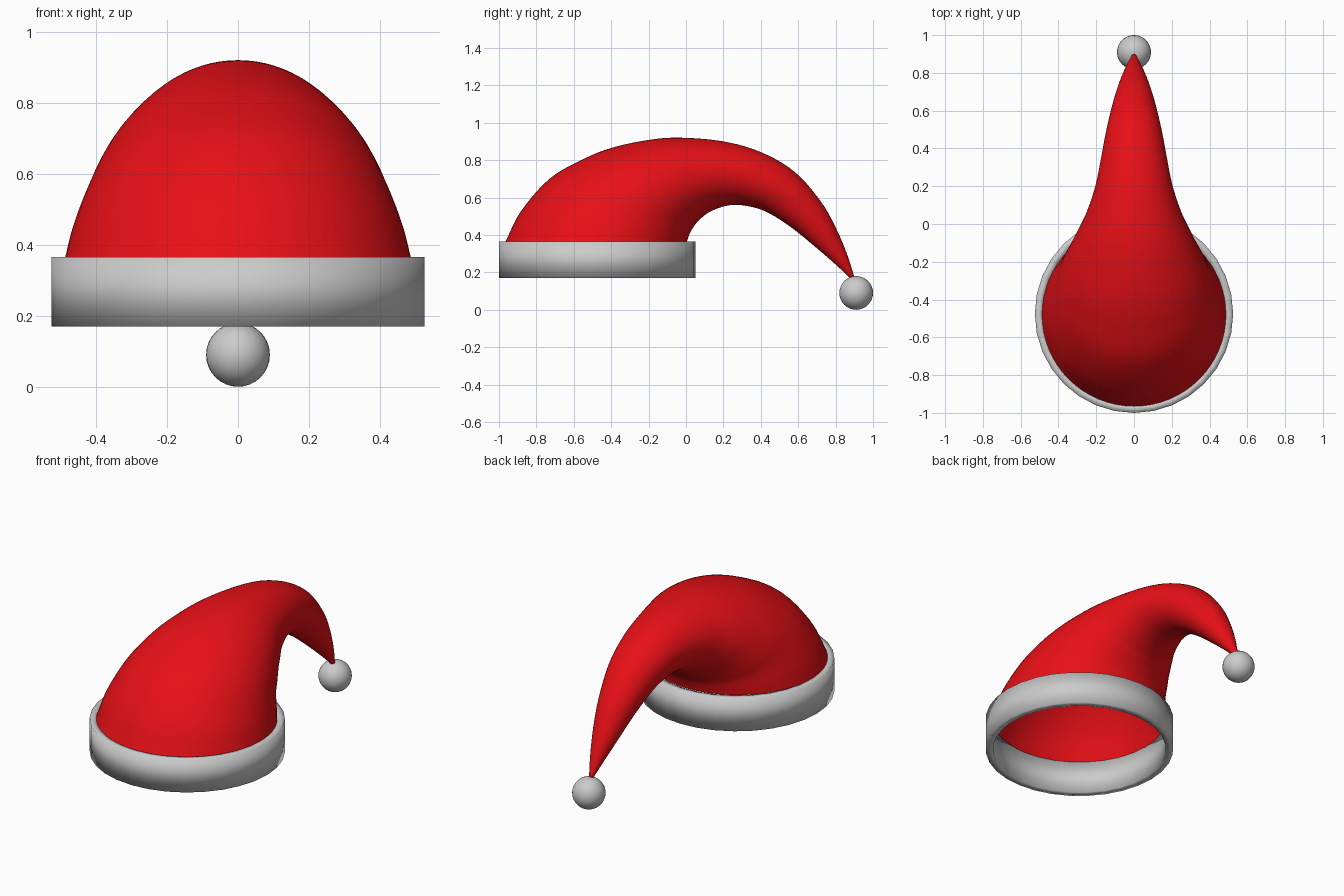
import bpy, bmesh, math
from mathutils import Vector

if "Cube" in bpy.data.objects:
    bpy.data.objects.remove(bpy.data.objects["Cube"])

def make_object(name, bm, color=None):
    bmesh.ops.recalc_face_normals(bm, faces=bm.faces)
    mesh = bpy.data.meshes.new(name)
    bm.to_mesh(mesh)
    bm.free()
    mesh.shade_smooth()
    ob = bpy.data.objects.new(name, mesh)
    bpy.context.collection.objects.link(ob)
    if color:
        mat = bpy.data.materials.new(name + "_red")
        mat.diffuse_color = color
        mat.use_nodes = True
        mat.node_tree.nodes["Principled BSDF"].inputs["Base Color"].default_value = mat.diffuse_color
        mesh.materials.append(mat)
    return ob

def bridge(bm, a, b):
    n = len(a)
    for i in range(n):
        j = (i + 1) % n
        bm.faces.new((a[i], a[j], b[j], b[i]))

def catmull(p, t):
    i = min(int(t), len(p) - 2)
    u = t - i
    p1, p2 = p[i], p[i + 1]
    p0 = p[i - 1] if i > 0 else 2 * p1 - p2
    p3 = p[i + 2] if i + 2 < len(p) else 2 * p2 - p1
    return 0.5 * (2 * p1 + (p2 - p0) * u + (2 * p0 - 5 * p1 + 4 * p2 - p3) * u * u
                  + (3 * p1 - p0 - 3 * p2 + p3) * u ** 3)

# Drooping cap: ellipses spanning outer (y, z) to inner (y, z), with half width
sections = [
    (-.965, .365, .005, .365, .487), (-.88, .53, .013, .39, .462),
    (-.73, .70, .026, .42, .42), (-.56, .80, .043, .447, .385),
    (-.40, .865, .063, .472, .347), (-.20, .908, .09, .497, .30),
    (-.03, .92, .125, .522, .255), (.20, .90, .20, .552, .205),
    (.40, .843, .29, .56, .175), (.58, .738, .42, .528, .145),
    (.72, .58, .56, .442, .11), (.80, .44, .69, .337, .077),
    (.86, .30, .80, .242, .042), (.902, .17, .882, .165, .01)]
n, sub = 64, 5
bm = bmesh.new()
pts = [Vector(s) for s in sections]
prev = None
for k in range((len(pts) - 1) * sub + 1):
    oy, oz, iy, iz, w = catmull(pts, k / sub)
    ring = []
    for i in range(n):
        a = 2 * math.pi * i / n
        c = math.cos(a) / 2
        ring.append(bm.verts.new((w * math.sin(a), (oy + iy) / 2 + (oy - iy) * c,
                                  (oz + iz) / 2 + (oz - iz) * c)))
    if prev:
        bridge(bm, prev, ring)
    prev = ring
bm.faces.new(prev)
make_object("cap", bm, (0.8, 0.005, 0.008, 1))

# Trim band: hollow ring with a rectangular section
bm = bmesh.new()
rings = []
for r, z in ((.525, .17), (.525, .365), (.484, .365), (.484, .17)):
    rings.append([bm.verts.new((r * math.sin(2 * math.pi * i / 32),
                                -.475 - r * math.cos(2 * math.pi * i / 32), z))
                  for i in range(32)])
for k in range(4):
    bridge(bm, rings[k], rings[(k + 1) % 4])
make_object("trim_band", bm)

# Pompom at the tip
bm = bmesh.new()
bmesh.ops.create_uvsphere(bm, u_segments=32, v_segments=16, radius=.09)
make_object("pompom", bm).location = (0, .91, .09)
